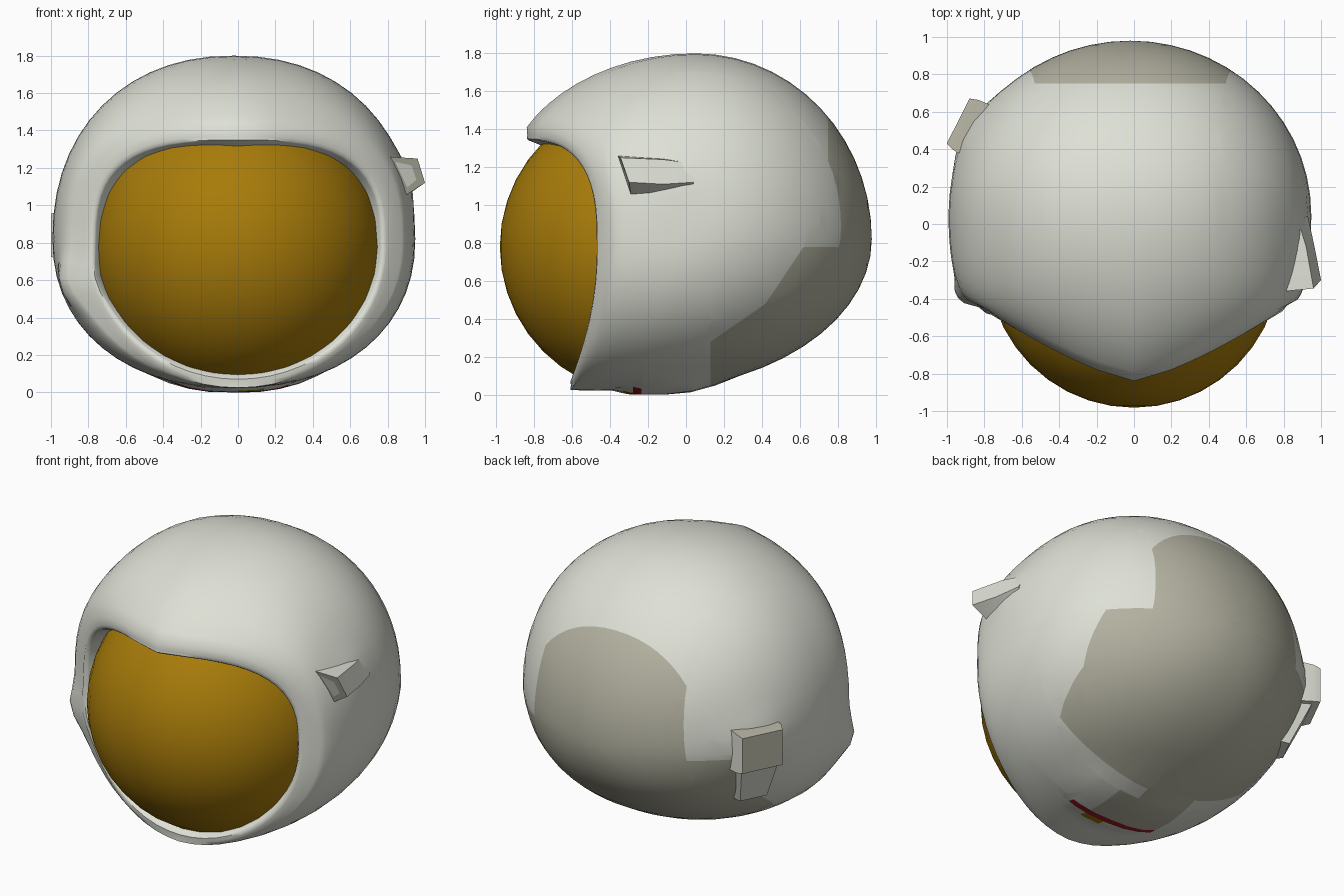
import bpy, bmesh
from math import sin, cos, pi, copysign, radians, exp
from mathutils import Vector

if "Cube" in bpy.data.objects:
    bpy.data.objects.remove(bpy.data.objects["Cube"])


def material(name, rgb):
    m = bpy.data.materials.new(name)
    m.use_nodes = True
    m.diffuse_color = (*rgb, 1)
    m.node_tree.nodes["Principled BSDF"].inputs["Base Color"].default_value = (*rgb, 1)
    return m


WHITE = material("shell white", (0.73, 0.75, 0.67))
GREY = material("panel grey", (0.46, 0.45, 0.36))
RED = material("stripe red", (0.32, 0.012, 0.018))
GOLD = material("visor gold", (0.39, 0.20, 0.003))


def finish(name, bm, mats, angle=40):
    mesh = bpy.data.meshes.new(name)
    bm.to_mesh(mesh)
    bm.free()
    for m in mats:
        mesh.materials.append(m)
    ob = bpy.data.objects.new(name, mesh)
    bpy.context.collection.objects.link(ob)
    bpy.ops.object.select_all(action="DESELECT")
    ob.select_set(True)
    bpy.context.view_layer.objects.active = ob
    bpy.ops.object.shade_smooth_by_angle(angle=radians(angle))


def loft(loops, caps=True):
    """Skin a list of equal-length closed loops."""
    bm = bmesh.new()
    rings = [[bm.verts.new(p) for p in loop] for loop in loops]
    n = len(rings[0])
    for a, b in zip(rings, rings[1:]):
        for i in range(n):
            j = (i + 1) % n
            bm.faces.new((a[i], a[j], b[j], b[i]))
    if caps:
        bm.faces.new(rings[0])
        bm.faces.new(rings[-1])
    bmesh.ops.recalc_face_normals(bm, faces=bm.faces)
    return bm


# Helmet shell: lip, brow and dome as rings around the y axis
SEG = 56
ANGLES = [2 * pi * i / SEG for i in range(SEG)]
POLE = Vector((-0.02, 0.98, 0.82))


def power(v, e):
    return copysign(abs(v) ** e, v)


def lip(t, scale=1.0, push=0.0):
    c, s = cos(t), sin(t)
    e = 0.667 if s > 0 else 1.0
    x, z = power(c, e), power(s, e) * (0.58 if s > 0 else 0.70)
    u = abs(x)
    y = -0.84 + 0.37 * u ** 1.3 if s > 0 else -0.61 + 0.14 * u * u
    return Vector((0.77 * x * scale, y + push, 0.77 + z * scale))


def equator(t):
    c, s = power(cos(t), 0.92), power(sin(t), 0.92)
    return Vector((0.97 * c - 0.022, 0.05 if s > 0 else 0.05 + 0.3 * s,
                   0.82 + s * (0.98 if s > 0 else 0.80)))


def brow(t, f):
    side = abs(cos(t))
    a, b = lip(t, 1.065 + 0.04 * max(0, sin(t)), 0.04 * side), equator(t)
    p = a.lerp(b, sin(f * pi / 2) ** (1 - 0.55 * side ** 2))
    p.y = a.y + (b.y - a.y) * (0.5 * (1 - cos(f * pi / 2)) + 0.5 * f)
    return p


def dome(t, f):
    e = equator(t)
    p = POLE.lerp(e, cos(f * pi / 2))
    p.y = e.y + (POLE.y - e.y) * sin(f * pi / 2)
    return p


loops = [[lip(t, 0.93, 0.09) for t in ANGLES], [lip(t, 0.985, 0.01) for t in ANGLES],
         [lip(t) for t in ANGLES], [lip(t, 1.03, 0.003) for t in ANGLES]]
loops += [[brow(t, k / 10) for t in ANGLES] for k in range(11)]
loops += [[dome(t, k / 14) for t in ANGLES] for k in range(1, 14)]
shell = loft(loops, caps=False)
rim = [e for e in shell.edges if e.is_boundary and e.verts[0].co.y > 0.5]
tip = shell.verts.new(POLE)
for e in rim:
    shell.faces.new((*e.verts, tip))
bmesh.ops.recalc_face_normals(shell, faces=shell.faces)


def swell(centre, radii, amount):
    """Raise a soft swelling on the shell."""
    for v in shell.verts:
        d = sum(((a - b) / r) ** 2 for a, b, r in zip(v.co, centre, radii))
        out = Vector((v.co.x, v.co.y * 0.4, 0)).normalized()
        v.co += out * amount * exp(-d)


# Soft swellings under the lamp, the box and beside the visor
swell((0.92, -0.08, 1.16), (0.3, 0.14, 0.11), 0.025)
swell((-0.88, 0.5, 0.85), (0.3, 0.17, 0.17), 0.04)
swell((-0.88, -0.38, 0.58), (0.3, 0.10, 0.12), 0.05)

# Shallow pod under the chin
for v in shell.verts:
    d = (v.co.x / 0.45) ** 2 + ((v.co.y + 0.08) / 0.28) ** 2
    if v.co.z < 0.3 and d < 1:
        v.co.z = max(0.0, v.co.z - 0.03 * (1 - d) ** 0.5)


def cut(point, normal, keep):
    faces = [f for f in shell.faces if keep(f.calc_center_median())]
    parts = set(faces)
    for f in faces:
        parts.update(f.edges)
        parts.update(f.verts)
    bmesh.ops.bisect_plane(shell, geom=list(parts), dist=1e-5,
                           plane_co=point, plane_no=normal)


def back(p):
    return p.y > 0.0 and p.z > 0.08


def under(p):
    return p.z < 0.2 and -0.5 < p.y < 0.3


# Panel outlines cut into the back and the chin
for x in (-0.57, 0.53):
    cut((x, 0, 0.8), (1, 0, 0.09 * copysign(1, x)), lambda p: back(p) and p.z > 0.6)
cut((0, 0.75, 0), (0, 1, 0), lambda p: p.z > 0.85 and p.y > 0.5)
cut((0, 0, 0.78), (0, 0, 1), back)
cut((0, 0.13, 0.28), (0, 1, -1.45), lambda p: back(p) and p.z < 0.6)
cut((0, 0.42, 0.48), (0, 1, -0.67), lambda p: back(p) and 0.3 < p.z < 0.9)
cut((0, 0.13, 0), (0, 1, 0), lambda p: -0.1 < p.y < 0.4 and p.z < 0.5)
for y in (-0.33, -0.28, -0.235, 0.04):
    cut((0, y, 0), (0, 1, 0), under)
for x in (-0.36, 0.0, 0.14, 0.27):
    cut((x, 0, 0), (1, 0, 0), under)


def shell_colour(p):
    slant = 0.09 * (p.z - 0.8)
    if p.y > 0.75 and p.z > 0.78 and -0.57 + slant < p.x < 0.53 - slant:
        return 1
    edge = min(0.13 + 1.45 * (p.z - 0.28), 0.42 + 0.67 * (p.z - 0.48))
    if p.z < 0.78 and p.y > max(0.13, edge):
        return 1
    if p.z < 0.2 and -0.36 < p.x < 0.27:
        if -0.28 < p.y < -0.235:
            return 2
        if -0.33 < p.y < -0.28 and 0 < p.x < 0.14:
            return 3
        if -0.235 < p.y < (0.04 if p.x > 0 else 0.13) and p.x < 0.14:
            return 1
    return 0


for f in shell.faces:
    f.material_index = shell_colour(f.calc_center_median())
finish("helmet_shell", shell, [WHITE, GREY, RED, GOLD], 50)

# Visor: front part of a ball
visor = bmesh.new()
bmesh.ops.create_uvsphere(visor, u_segments=32, v_segments=20, radius=0.782)
for v in visor.verts:
    x, y, z = v.co
    v.co = (x, -z - 0.2, y + 0.78)
bmesh.ops.bisect_plane(visor, geom=visor.verts[:] + visor.edges[:] + visor.faces[:],
                       plane_co=(0, -0.41, 0), plane_no=(0, 1, 0), clear_outer=True)
bmesh.ops.recalc_face_normals(visor, faces=visor.faces)
finish("visor", visor, [GOLD])

# Side lamp on the left: wedge fading back into the shell
lamp = loft([[(0.80, -0.36, 1.26), (0.96, -0.345, 1.25), (1.0, -0.30, 1.12), (0.89, -0.29, 1.05)],
             [(0.78, -0.12, 1.25), (0.92, -0.12, 1.24), (0.965, -0.12, 1.11), (0.87, -0.12, 1.03)],
             [(0.76, 0.04, 1.24), (0.87, 0.04, 1.22), (0.93, 0.04, 1.12), (0.85, 0.04, 1.04)]])
front = min(lamp.faces, key=lambda f: f.calc_center_median().y)
front.material_index = 1
bmesh.ops.inset_region(lamp, faces=[front], thickness=0.05)
front.material_index = 0
finish("side_lamp", lamp, [WHITE, GREY])

# Side box on the right: tapered block, long side along the shell
CENTRE, ALONG, OUT = Vector((-0.86, 0.51, 0.84)), Vector((-0.45, -0.89, 0)), Vector((-0.89, 0.45, 0))


def block_loop(corners):
    return [CENTRE + OUT * d + ALONG * w + Vector((0, 0, h)) for d, w, h in corners]


def box_loop(d, w, h):
    return block_loop([(d, -w, -h), (d, w, -h), (d, w, h), (d, -w, h)])


box = loft([box_loop(-0.1, 0.16, 0.14), box_loop(0.045, 0.15, 0.125), box_loop(0.09, 0.135, 0.115)])
for f in box.faces:
    f.material_index = 1 if f.normal.dot(OUT) > 0.5 or f.normal.z > 0.5 else 0
finish("side_box", box, [WHITE, GREY])

# Fairing below the side box
fairing = loft([block_loop([(d, w, -0.11) for d, w in
                            ((-0.1, -0.14), (0.05, -0.12), (0.05, 0.13), (-0.1, 0.15))]),
                block_loop([(d, w, -0.38) for d, w in
                            ((-0.16, -0.08), (-0.08, -0.06), (-0.08, 0.12), (-0.16, 0.14))])])
finish("box_fairing", fairing, [WHITE])
